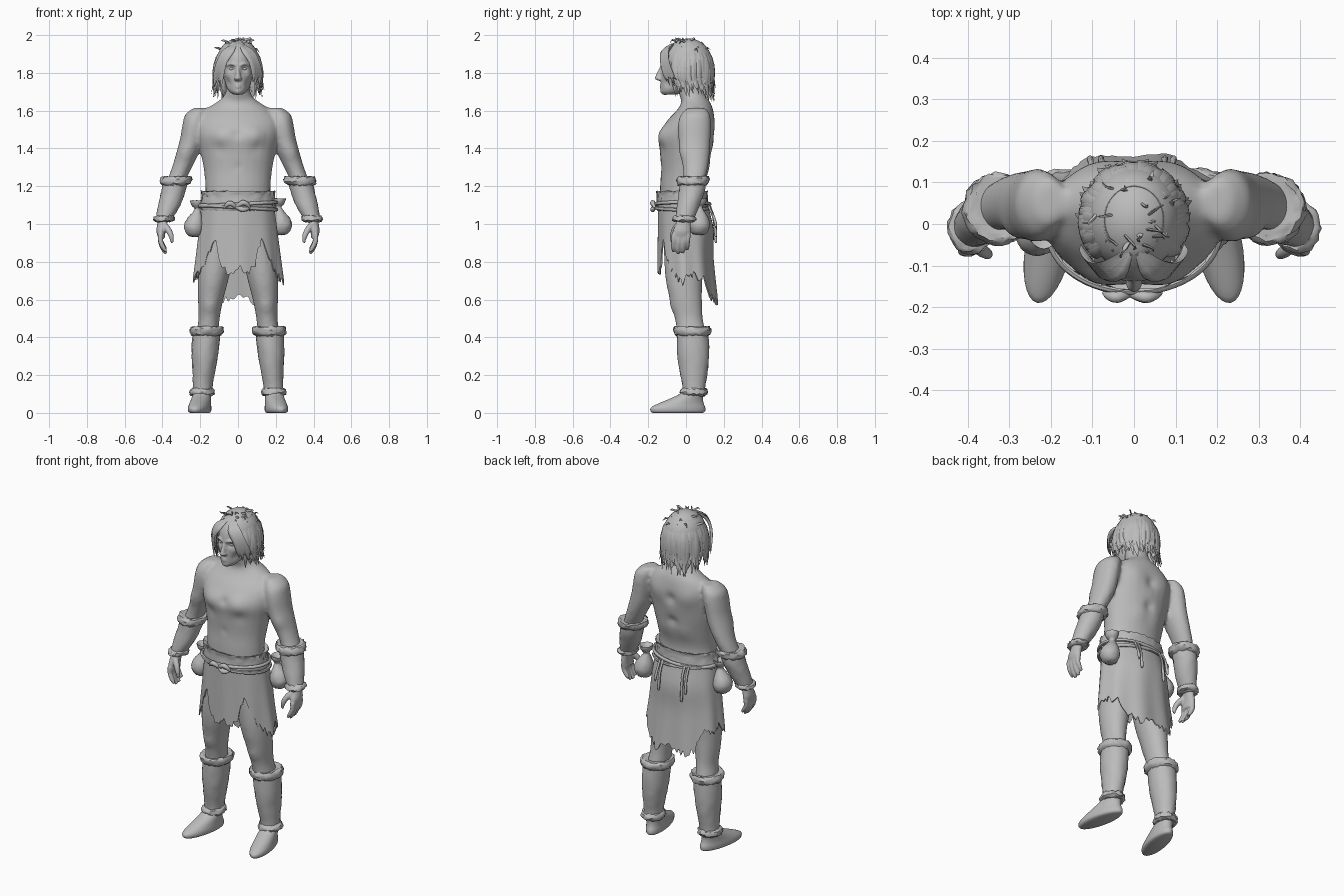
import bpy, bmesh, math, random
from mathutils import Vector

random.seed(4)
grey = bpy.data.materials.new("stone_grey")
grey.diffuse_color = (0.5, 0.5, 0.5, 1)


def add(name, bm):
    bmesh.ops.recalc_face_normals(bm, faces=bm.faces)
    me = bpy.data.meshes.new(name)
    bm.to_mesh(me)
    bm.free()
    me.materials.append(grey)
    ob = bpy.data.objects.new(name, me)
    bpy.context.collection.objects.link(ob)
    return ob


def bake(ob):
    """Apply the modifiers of an object."""
    dg = bpy.context.evaluated_depsgraph_get()
    ob.data = bpy.data.meshes.new_from_object(ob.evaluated_get(dg))
    ob.modifiers.clear()
    if not ob.data.materials:
        ob.data.materials.append(grey)


def spline(pts, steps):
    """Catmull-Rom through tuples of any length."""
    P = [pts[0]] + list(pts) + [pts[-1]]
    out = []
    for i in range(1, len(P) - 2):
        for k in range(steps):
            t = k / steps
            out.append([0.5 * (2 * b + (c - a) * t + (2 * a - 5 * b + 4 * c - d) * t * t
                               + (3 * b - a - 3 * c + d) * t ** 3)
                        for a, b, c, d in zip(*P[i - 1:i + 3])])
    return out + [list(pts[-1])]


def loft(bm, rings, s=1, n=28, steps=4, rot=0, jit=0):
    """Closed skin over level rings (x, y, z, rx, ry); s=-1 mirrors, jit makes it ragged."""
    prev = None
    for x, y, z, rx, ry in spline(rings, steps):
        ring = []
        for i in range(n):
            a = 2 * math.pi * i / n
            j = 1 + random.uniform(-jit, jit)
            dx, dy = rx * j * math.cos(a), ry * j * math.sin(a)
            ring.append(bm.verts.new((s * (x + dx * math.cos(rot) - dy * math.sin(rot)),
                                      y + dx * math.sin(rot) + dy * math.cos(rot),
                                      z + random.uniform(-jit, jit) * 0.07)))
        if prev:
            for i in range(n):
                bm.faces.new((prev[i], prev[(i + 1) % n], ring[(i + 1) % n], ring[i]))
        else:
            bm.faces.new(ring)
        prev = ring
    bm.faces.new(prev)


def tube(bm, pts, n=10, steps=4, flat=1, side=None):
    """Tapering tube along a path of (x, y, z, radius)."""
    path = spline(pts, steps)
    prev = None
    for i, p in enumerate(path):
        d = Vector(path[min(i + 1, len(path) - 1)][:3]) - Vector(path[max(i - 1, 0)][:3])
        u = d.cross(side or Vector((0.3, 1, 0.1))).normalized()
        v = d.cross(u).normalized() * flat
        ring = [bm.verts.new(Vector(p[:3]) + p[3] * (u * math.cos(2 * math.pi * k / n)
                             + v * math.sin(2 * math.pi * k / n))) for k in range(n)]
        if prev:
            for k in range(n):
                bm.faces.new((prev[k], prev[(k + 1) % n], ring[(k + 1) % n], ring[k]))
        else:
            bm.faces.new(ring)
        prev = ring
    bm.faces.new(prev)


def fuse(ob, voxel, bumps, smooth=6):
    """Merge overlapping lofts, then push soft bumps (x, y, z, size, height) along the normals."""
    m = ob.modifiers.new("merge", 'REMESH')
    m.mode, m.voxel_size = 'VOXEL', voxel
    m = ob.modifiers.new("soften", 'SMOOTH')
    m.iterations = smooth
    bake(ob)
    moves = []
    for v in ob.data.vertices:
        h = sum(b[4] * math.exp(-((abs(v.co.x) - b[0]) ** 2 + (v.co.y - b[1]) ** 2
                                  + (v.co.z - b[2]) ** 2) / b[3] ** 2) for b in bumps)
        moves.append(v.co + v.normal * h)
    for v, c in zip(ob.data.vertices, moves):
        v.co = c


# body: torso, neck, arms and legs
bm = bmesh.new()
loft(bm, [(0, 0, .92, .16, .12), (0, -.01, 1.05, .178, .125), (0, -.02, 1.18, .172, .118),
          (0, -.008, 1.28, .18, .125), (0, 0, 1.38, .198, .138), (0, .003, 1.47, .215, .146),
          (0, .027, 1.55, .215, .124), (0, .05, 1.61, .165, .092), (0, .05, 1.65, .105, .075),
          (0, .03, 1.69, .068, .068), (0, .01, 1.77, .06, .062)])
for s in (1, -1):
    loft(bm, [(.2, .055, 1.615, .035, .05), (.222, .05, 1.58, .057, .077), (.233, .045, 1.53, .06, .088),
              (.247, .045, 1.45, .06, .085), (.262, .047, 1.39, .061, .08), (.288, .05, 1.32, .055, .07),
              (.318, .045, 1.25, .05, .06), (.36, .02, 1.14, .05, .053), (.392, -.008, 1.01, .034, .042)], s)
    loft(bm, [(.09, 0, .97, .085, .12), (.115, -.008, .82, .09, .108), (.132, -.01, .7, .08, .097),
              (.145, 0, .6, .067, .085), (.153, .015, .5, .056, .074), (.165, .03, .4, .058, .075),
              (.185, .04, .2, .045, .055)], s)
fuse(add("body", bm), .011, [
    (.09, -.14, 1.47, .055, .014), (0, -.14, 1.48, .025, -.008), (.1, -.13, 1.4, .035, -.005),
    (.1, .15, 1.52, .06, .01), (0, .15, 1.5, .03, -.012), (0, .13, 1.36, .03, -.012),
    (.06, .12, 1.3, .05, .006), (0, -.14, 1.3, .022, -.004), (.06, -.13, 1.62, .04, .006),
    (.15, -.09, .56, .04, .008), (.29, -.03, 1.38, .04, .006)])

# head with sculpted face
bm = bmesh.new()
loft(bm, [(0, -.085, 1.685, .025, .03), (0, -.07, 1.70, .045, .06), (0, -.05, 1.73, .063, .083),
          (0, -.032, 1.78, .076, .102), (0, -.02, 1.84, .081, .116), (0, -.01, 1.9, .079, .112),
          (0, 0, 1.95, .055, .08), (0, 0, 1.97, .025, .04)])
loft(bm, [(0, -.122, 1.755, .012, .012), (0, -.137, 1.767, .021, .026), (0, -.137, 1.785, .015, .024),
          (0, -.128, 1.815, .011, .018), (0, -.12, 1.84, .012, .014)], n=16)
for z, r in ((1.735, .007), (1.725, .008)):
    tube(bm, [(-.026, -.118, z, .003), (0, -.132, z, r), (.026, -.118, z, .003)])
for s in (1, -1):
    tube(bm, [(s * .008, -.13, 1.838, .008), (s * .033, -.125, 1.847, .01), (s * .062, -.1, 1.838, .006)])
fuse(add("head", bm), .0045, [(.033, -.125, 1.822, .017, -.011), (.05, -.1, 1.745, .022, -.007),
                              (.055, -.1, 1.79, .02, .006), (0, -.125, 1.7, .018, .006)], 3)
bm = bmesh.new()
for s in (1, -1):
    loft(bm, [(.033, -.11, 1.812, .006, .003), (.033, -.11, 1.822, .014, .009), (.033, -.11, 1.832, .006, .003)], s, 14)
add("eyes", bm)

for s, side in ((1, "left"), (-1, "right")):
    # hand with curled fingers and thumb
    bm = bmesh.new()
    loft(bm, [(.392, -.008, 1.04, .03, .038), (.402, -.015, 1.0, .026, .04), (.408, -.022, .96, .024, .049),
              (.404, -.025, .925, .018, .046)], s, 20)
    for k, (y, ln) in enumerate(((-.063, .068), (-.038, .078), (-.012, .075), (.011, .06))):
        tube(bm, [(s * .41, y, .945, .015), (s * .41, y - .002, .945 - ln * .5, .0135),
                  (s * .396, y - .004, .945 - ln, .0125), (s * .38, y - .004, .94 - ln * 1.25, .008)])
    tube(bm, [(s * .395, -.035, 1.0, .018), (s * .37, -.06, .97, .017), (s * .353, -.072, .935, .014),
              (s * .349, -.074, .9, .007)])
    fuse(add(side + "_hand", bm), .006, [], 2)

    # forearm wrap with ragged fur cuffs
    bm = bmesh.new()
    loft(bm, [(.328, .036, 1.23, .066, .07), (.343, .03, 1.17, .064, .068), (.364, .012, 1.1, .059, .06),
              (.39, -.006, 1.03, .044, .05)], s, jit=.02)
    add(side + "_forearm_wrap", bm)
    bm = bmesh.new()
    loft(bm, [(.326, .04, 1.25, .06, .066), (.325, .04, 1.25, .077, .081), (.327, .037, 1.235, .084, .086),
              (.332, .033, 1.215, .08, .082), (.335, .032, 1.205, .062, .068)], s, 32, 2, -.1, .06)
    loft(bm, [(.388, -.007, 1.045, .042, .048), (.39, -.008, 1.038, .054, .06), (.394, -.01, 1.02, .056, .062),
              (.396, -.011, 1.012, .035, .044)], s, 26, 2, 0, .07)
    add(side + "_arm_cuffs", bm)

    # boot shaft, fur cuffs and foot
    bm = bmesh.new()
    loft(bm, [(.167, .035, .43, .074, .083), (.175, .038, .32, .071, .085), (.181, .041, .22, .06, .074),
              (.187, .042, .14, .052, .06), (.189, .042, .09, .052, .06)], s, jit=.025)
    add(side + "_boot_shaft", bm)
    bm = bmesh.new()
    loft(bm, [(.163, .033, .452, .06, .075), (.164, .033, .457, .083, .091), (.165, .034, .44, .091, .099),
              (.167, .035, .418, .086, .094), (.168, .035, .405, .068, .078)], s, 34, 2, 0, .05)
    loft(bm, [(.188, .042, .13, .05, .058), (.189, .042, .122, .063, .069), (.19, .04, .1, .066, .071),
              (.19, .04, .09, .05, .058)], s, 28, 2, 0, .07)
    add(side + "_boot_cuffs", bm)
    bm = bmesh.new()
    loft(bm, [(.203, -.043, 0, .044, .135), (.203, -.043, .008, .054, .147), (.203, -.042, .028, .056, .147),
              (.2, -.026, .05, .053, .122), (.195, .002, .075, .05, .09), (.191, .03, .1, .047, .065),
              (.19, .04, .125, .045, .055)], s, 32, 3, .2)
    add(side + "_foot", bm)

# ragged skirt: hem height by angle from front to back
HEM = [(0, .78), (10, .74), (21, .76), (35, .93), (45, .84), (57, .77), (68, .73), (80, .69),
       (92, .75), (110, .72), (128, .72), (142, .62), (160, .59), (180, .62)]


def hem(deg):
    for (a, za), (b, zb) in zip(HEM, HEM[1:]):
        if deg <= b:
            return za + (zb - za) * (deg - a) / (b - a)
    return HEM[-1][1]


bm = bmesh.new()
N, ROWS, rows = 120, 12, []
low = [hem(abs((i * 3 + 180) % 360 - 180)) + random.uniform(-.025, .02) for i in range(N)]
for r in range(ROWS + 1):
    row = []
    for i in range(N):
        a = math.radians(i * 3)
        z = 1.13 + (low[i] - 1.13) * r / ROWS
        f = (1.13 - z) / .4
        w = 1 + .025 * f * math.sin(a * 9 + 1)
        seat = .018 * math.exp(-((z - .97) / .09) ** 2) if math.cos(a) < 0 else 0
        row.append(bm.verts.new(((.187 + .048 * f) * w * math.sin(a),
                                 -.017 + .02 * f - (.13 + .022 * f + seat) * w * math.cos(a), z)))
    rows.append(row)
for p, q in zip(rows, rows[1:]):
    for i in range(N):
        bm.faces.new((p[i], p[(i + 1) % N], q[(i + 1) % N], q[i]))
skirt = add("ragged_skirt", bm)
skirt.modifiers.new("cloth", 'SOLIDIFY').thickness = .007
bake(skirt)

# waistband with torn upper edge
bm = bmesh.new()
loft(bm, [(0, -.018, 1.07, .19, .132), (0, -.018, 1.09, .198, .138), (0, -.02, 1.13, .193, .134),
          (0, -.021, 1.16, .192, .135), (0, -.021, 1.175, .194, .137), (0, -.021, 1.165, .172, .118)], n=60, steps=2, jit=.03)
add("waistband", bm)

# rope belt, bow knot and hanging cords
bm = bmesh.new()
for z, tilt in ((1.105, .05), (1.088, -.06)):
    tube(bm, [(.204 * math.sin(t * math.pi / 16), -.018 - .144 * math.cos(t * math.pi / 16),
               z + tilt * .2 * math.sin(t * math.pi / 16), .0095) for t in range(33)],
         8, 2, 1, Vector((0, 0, 1)))
for dx, dz in ((-.05, .012), (.055, -.008), (.06, .014)):
    tube(bm, [(-.01, -.166, 1.09, .01), (-.01 + dx * .6, -.176, 1.09 + dz * 1.6, .014),
              (-.01 + dx, -.172, 1.088 + dz, .011), (-.01 + dx * 1.25, -.165, 1.085, .005)])
for x, z in ((-.1, .97), (-.075, .92), (.07, .95), (.09, 1.0)):
    tube(bm, [(x, .118, 1.1, .007), (x * 1.03, .145, 1.04, .007), (x * 1.06, .157, z, .008), (x * 1.06, .157, z - .02, .003)], 8)
add("rope_belt", bm)

# hip pouches with gathered necks
for s, y, z, side in ((1, .07, 1.01, "left"), (-1, -.02, 1.0, "right")):
    bm = bmesh.new()
    loft(bm, [(.226, y, z - .068, .012, .014), (.23, y, z - .058, .038, .04), (.232, y, z - .02, .054, .057),
              (.228, y, z + .02, .047, .049), (.218, y, z + .06, .024, .026), (.215, y, z + .08, .016, .018),
              (.216, y, z + .1, .03, .034), (.217, y, z + .125, .036, .04), (.216, y, z + .105, .012, .014)], s, 24, 3, 0, .03)
    add(side + "_pouch", bm)

# hair cap, open at the face
bm = bmesh.new()
bmesh.ops.create_uvsphere(bm, u_segments=40, v_segments=28, radius=1)
for v in bm.verts:
    v.co = Vector((v.co.x * .113, .012 + v.co.y * .126, 1.857 + v.co.z * .125))
bmesh.ops.delete(bm, geom=[f for f in bm.faces if (lambda c: c.y < -.035 and c.z < 1.915 - abs(c.x) * .7
                 or c.z < 1.77)(f.calc_center_median())], context='FACES')
cap = add("hair_cap", bm)
cap.modifiers.new("thickness", 'SOLIDIFY').thickness = .006
bake(cap)

# hair locks hanging around the head
bm = bmesh.new()
rnd = random.uniform
for i in range(100):
    deg = 52 + 256 * (i + rnd(-.5, .5)) / 99
    a = math.radians(deg)
    back = max(0, -math.cos(a))
    sx, cy = math.sin(a), -math.cos(a)
    g, w = rnd(.98, 1.07), rnd(.011, .02)
    end = 1.70 - .03 * back + rnd(-.03, .06)
    tube(bm, [(sx * .07, .01 + cy * .08, 1.955, .004), (sx * .112, .012 + cy * .122, 1.88, w),
              (sx * .122 * g, .012 + cy * .128 * g, 1.81, w),
              (sx * .122 * g, .014 + cy * .125 * g, (1.81 + end) / 2, w * .8),
              (sx * .125 * g + rnd(-.015, .015), .025 + cy * .125 * g, end, .001)], 6, 2, .4, Vector((sx, cy, 0)))
# fringe parted over the brow
for s in (1, -1):
    for k in range(8):
        f = k / 7
        tube(bm, [(s * .008, -.075 + .02 * f, 1.955, .005), (s * (.035 + .03 * f), -.125 + .03 * f, 1.915, .015),
                  (s * (.07 + .03 * f), -.13 + .035 * f, 1.86, .014),
                  (s * (.085 + .035 * f), -.115 + .045 * f, 1.79, .012),
                  (s * (.085 + .04 * f + rnd(-.01, .01)), -.1 + .05 * f, 1.74 + rnd(-.04, .03), .001)],
             6, 3, .4, Vector((s * .4, -1, 0)))
# loose tufts
for i in range(22):
    a, e = rnd(0, 6.283), rnd(.5, 1.3)
    d = Vector((math.cos(a) * math.cos(e), math.sin(a) * math.cos(e), math.sin(e)))
    p = Vector((d.x * .11, .012 + d.y * .124, 1.857 + d.z * .122))
    q = p + Vector((rnd(-.03, .03), rnd(-.03, .03), .003)) + d * .008
    r = q + Vector((d.x * .02, d.y * .02, rnd(-.02, .004)))
    tube(bm, [(*p, .007), (*q, .006), (*r, .001)], 5, 2, .5)
add("hair_locks", bm)

# smooth shading with crisp edges
for ob in bpy.context.collection.objects:
    ob.select_set(True)
    bpy.context.view_layer.objects.active = ob
bpy.ops.object.shade_smooth_by_angle(angle=math.radians(45))
